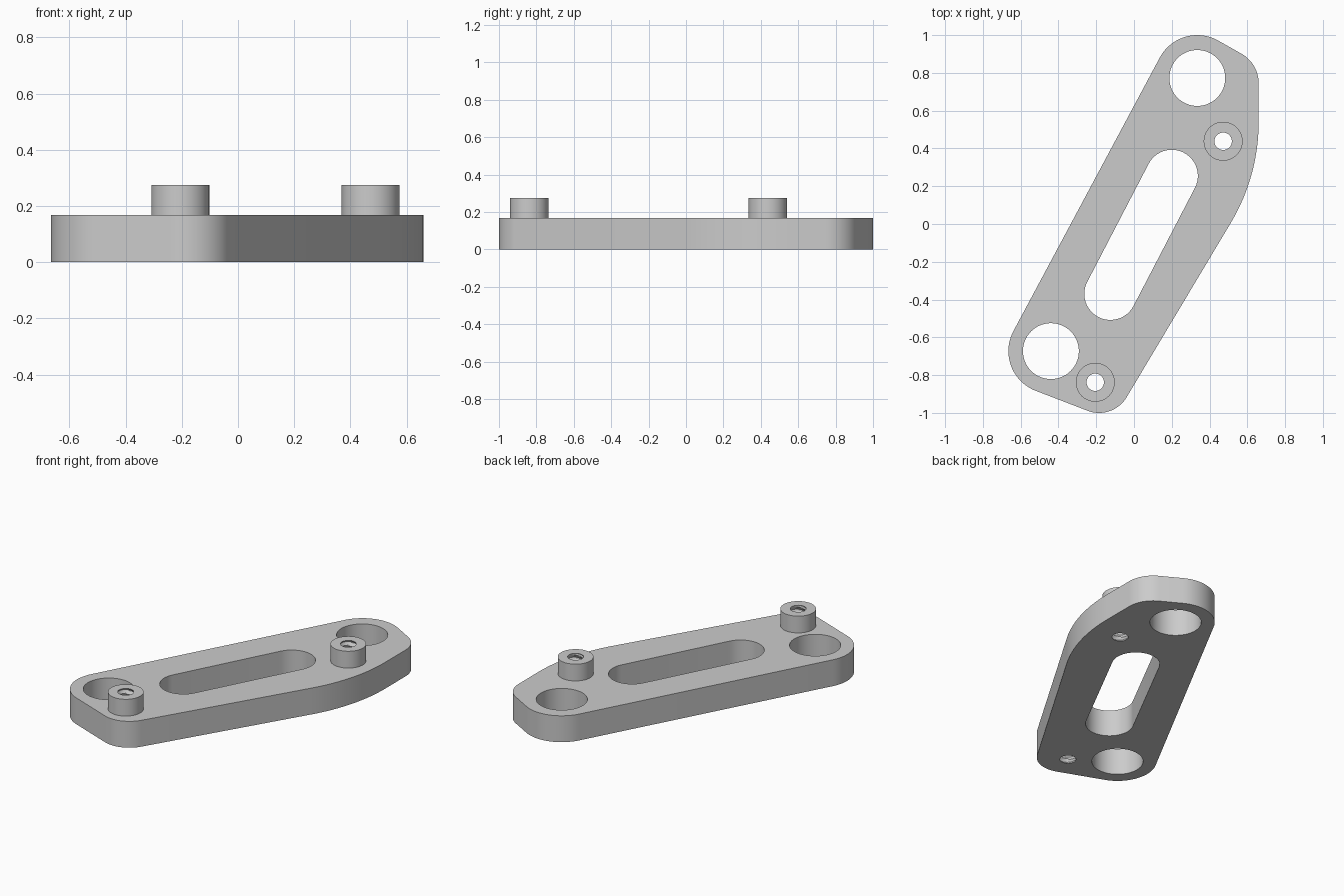
import bpy, bmesh
from math import sin, cos, pi, radians, atan2, hypot

cube = bpy.data.objects.get("Cube")
if cube:
    bpy.data.objects.remove(cube, do_unlink=True)

THICK, BOSS_TOP = 0.168, 0.275
BOSS_R, BORE_R, GROOVE, PITCH = 0.103, 0.046, 0.016, 0.045
SEG = 64

metal = bpy.data.materials.new("grey metal")
metal.use_nodes = True
metal.diffuse_color = (0.6, 0.6, 0.6, 1)
metal.node_tree.nodes["Principled BSDF"].inputs["Base Color"].default_value = (0.6, 0.6, 0.6, 1)


def arc(cx, cy, r, start, end, n=24):
    angles = [radians(start + (end - start) * i / n) for i in range(n + 1)]
    return [(cx + r * cos(a), cy + r * sin(a)) for a in angles]


def circle(cx, cy, r):
    return arc(cx, cy, r, 0, 360, SEG)[:-1]


def slot(a, b, r):
    heading = atan2(b[1] - a[1], b[0] - a[0]) * 180 / pi
    return arc(*b, r, heading - 90, heading + 90) + arc(*a, r, heading + 90, heading + 270)


def loop(bm, points, z):
    verts = [bm.verts.new((x, y, z)) for x, y in points]
    edges = [bm.edges.new((v, verts[i - 1])) for i, v in enumerate(verts)]
    return verts, edges


def bridge(bm, a, b):
    for i in range(len(a)):
        bm.faces.new((a[i - 1], a[i], b[i], b[i - 1]))


def finish(bm, name):
    bmesh.ops.recalc_face_normals(bm, faces=bm.faces)
    mesh = bpy.data.meshes.new(name)
    bm.to_mesh(mesh)
    bm.free()
    mesh.materials.append(metal)
    obj = bpy.data.objects.new(name, mesh)
    bpy.context.collection.objects.link(obj)
    bpy.ops.object.select_all(action="DESELECT")
    obj.select_set(True)
    bpy.context.view_layer.objects.active = obj
    bpy.ops.object.shade_smooth_by_angle(angle=radians(25))
    return obj


# Rounded outline, counter-clockwise from the front corner
outline = (arc(-0.185, -0.83, 0.17, -109, -30.8)
           + arc(-0.38, 0.54, 1.04, -30.8, 0)
           + arc(0.48, 0.745, 0.18, 0, 61)
           + arc(0.335, 0.775, 0.225, 61, 152)
           + arc(-0.44, -0.673, 0.225, 152, 251))
through = [circle(0.335, 0.773, 0.148), circle(-0.44, -0.673, 0.148),
           slot((-0.125, -0.37), (0.2, 0.255), 0.138)]
bosses = {"rear_threaded_boss": (0.472, 0.438), "front_threaded_boss": (-0.205, -0.838)}

# Plate with two round holes, a long slot and two bores
bm = bmesh.new()
caps = {0: [], THICK: []}
for points in [outline] + through:
    low, low_edges = loop(bm, points, 0)
    high, high_edges = loop(bm, points, THICK)
    caps[0] += low_edges
    caps[THICK] += high_edges
    bridge(bm, low, high)
for x, y in bosses.values():
    caps[0] += loop(bm, circle(x, y, BORE_R), 0)[1]
    caps[THICK] += loop(bm, circle(x, y, BOSS_R), THICK)[1]
for z, edges in caps.items():
    normal = (0, 0, 1 if z else -1)
    bmesh.ops.triangle_fill(bm, edges=edges, use_beauty=True, normal=normal)
finish(bm, "slotted_plate")


# Bosses with a helical thread running down through the plate
def thread_radius(z, turn):
    phase = (z / PITCH - turn) % 1
    wave = 1 - abs(2 * phase - 1)
    fade = min(1, z / 0.015, (BOSS_TOP - z) / 0.015)
    return BORE_R + GROOVE * wave * max(0, fade)


for name, (x, y) in bosses.items():
    bm = bmesh.new()
    rings = [loop(bm, circle(x, y, BOSS_R), z)[0] for z in (THICK, BOSS_TOP)]
    steps = 44
    for k in range(steps + 1):
        z = BOSS_TOP * (1 - k / steps)
        points = []
        for i in range(SEG):
            a = 2 * pi * i / SEG
            r = thread_radius(z, i / SEG)
            points.append((x + r * cos(a), y + r * sin(a)))
        rings.append(loop(bm, points, z)[0])
    for a, b in zip(rings, rings[1:]):
        bridge(bm, a, b)
    finish(bm, name)
